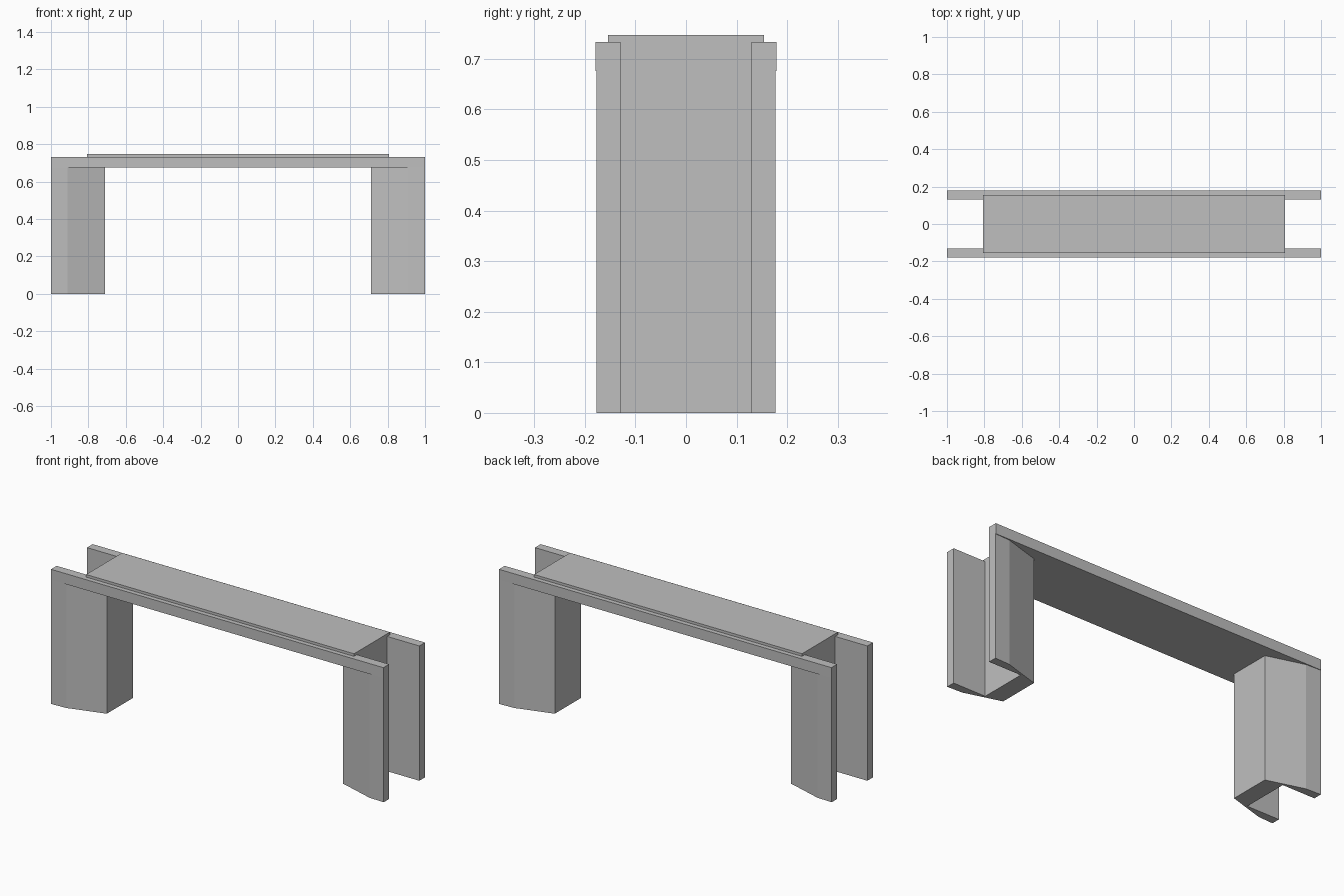
import bpy
import bmesh

default = bpy.data.objects.get("Cube")
if default:
    bpy.data.objects.remove(default, do_unlink=True)

# Single concrete colour
concrete = bpy.data.materials.new("concrete_grey")
concrete.use_nodes = True
grey = (0.52, 0.52, 0.52, 1)
concrete.diffuse_color = grey
concrete.node_tree.nodes["Principled BSDF"].inputs["Base Color"].default_value = grey


def extrude_plan(name, plan, z0, z1):
    """Raise a plan outline between two heights."""
    bm = bmesh.new()
    base = bm.faces.new([bm.verts.new((x, y, z0)) for x, y in plan])
    top = bmesh.ops.extrude_face_region(bm, geom=[base])["geom"]
    verts = [g for g in top if isinstance(g, bmesh.types.BMVert)]
    bmesh.ops.translate(bm, verts=verts, vec=(0, 0, z1 - z0))
    bmesh.ops.recalc_face_normals(bm, faces=bm.faces)
    mesh = bpy.data.meshes.new(name)
    bm.to_mesh(mesh)
    bm.free()
    mesh.materials.append(concrete)
    obj = bpy.data.objects.new(name, mesh)
    bpy.context.collection.objects.link(obj)
    return obj


def rectangle(x0, x1, y0, y1):
    return [(x0, y0), (x1, y0), (x1, y1), (x0, y1)]


BEAM_Z, BEAM_TOP, DECK_TOP = 0.676, 0.733, 0.747
WALL_X, WING_Y, EDGE_Y = 0.806, 0.13, 0.179

# U-shaped abutments: chamfered front, two wing walls behind
half = [(0.71, 0.113), (0.912, 0.173), (1, 0.177), (1, WING_Y), (WALL_X, WING_Y)]
outline = half + [(x, -y) for x, y in reversed(half)]
for side, sign in (("left", 1), ("right", -1)):
    extrude_plan(side + "_abutment", [(x * sign, y) for x, y in outline], 0, BEAM_Z)

# Edge beams running the whole length
for side, sign in (("front", -1), ("back", 1)):
    y0, y1 = sorted((sign * WING_Y, sign * EDGE_Y))
    extrude_plan(side + "_edge_beam", rectangle(-1, 1, y0, y1), BEAM_Z, BEAM_TOP)

# Slab between the beams, and the thin roadway lapping over them
extrude_plan("deck_slab", rectangle(-WALL_X, WALL_X, -WING_Y, WING_Y), BEAM_Z, BEAM_TOP)
extrude_plan("roadway", rectangle(-WALL_X, WALL_X, -0.154, 0.154), BEAM_TOP, DECK_TOP)
